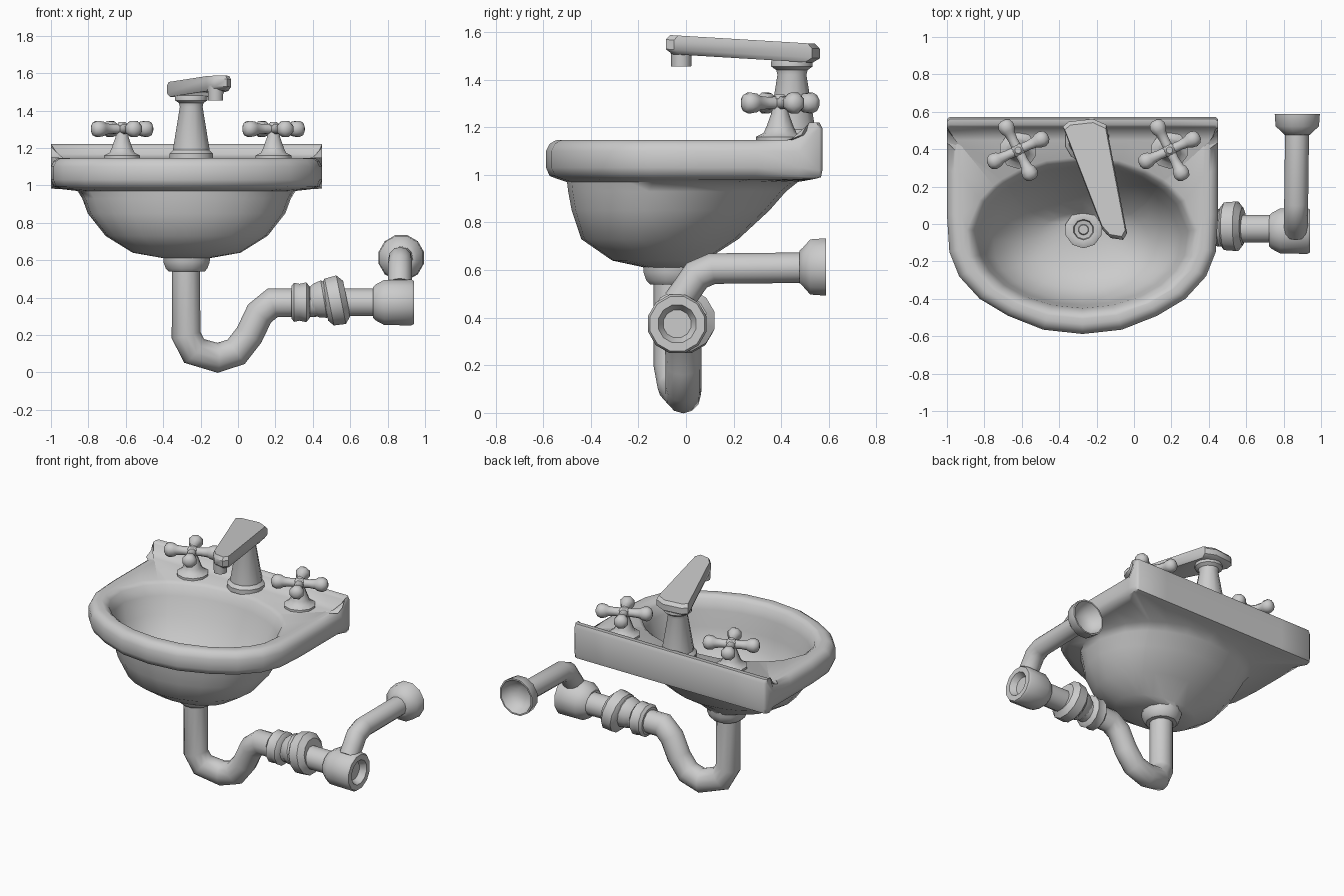
import bpy, bmesh, math
from mathutils import Vector

if "Cube" in bpy.data.objects:
    bpy.data.objects.remove(bpy.data.objects["Cube"])

CX = -0.275  # centre line of the basin


def loft(name, rings, angle=40):
    """Skin closed rings of equal point count, capped at both ends."""
    bm = bmesh.new()
    vs = [[bm.verts.new(p) for p in ring] for ring in rings]
    n = len(vs[0])
    for a, b in zip(vs, vs[1:]):
        for i in range(n):
            j = (i + 1) % n
            bm.faces.new((a[i], a[j], b[j], b[i]))
    bm.faces.new(vs[0][::-1])
    bm.faces.new(vs[-1])
    bmesh.ops.recalc_face_normals(bm, faces=bm.faces)
    me = bpy.data.meshes.new(name)
    bm.to_mesh(me)
    bm.free()
    me.shade_smooth()
    me.set_sharp_from_angle(angle=math.radians(angle))
    ob = bpy.data.objects.new(name, me)
    bpy.context.collection.objects.link(ob)
    return ob


def lathe(name, profile, origin, axis=(0, 0, 1), sides=12, angle=40):
    """Revolve (distance along axis, radius) pairs."""
    d = Vector(axis).normalized()
    u = d.cross(Vector((0, 1, 0)) if abs(d.y) < 0.9 else Vector((0, 0, 1))).normalized()
    v = d.cross(u)
    o = Vector(origin)
    rings = []
    for h, r in profile:
        rings.append([o + d * h + (u * math.cos(t) + v * math.sin(t)) * r
                      for t in (math.tau * (k + 0.5) / sides for k in range(sides))])
    return loft(name, rings, angle)


def tube(name, path, radius, side, sides=12):
    """Sweep a circle along a path that bends about the side axis."""
    pts = [Vector(p) for p in path]
    rings = []
    for i, p in enumerate(pts):
        a = (p - pts[max(i - 1, 0)]).normalized()
        b = (pts[min(i + 1, len(pts) - 1)] - p).normalized()
        t = (a + b).normalized()
        mitre = 1 / max(0.8, t.dot(b if b.length else a))
        u = Vector(side).cross(t).normalized()
        v = t.cross(u)
        rings.append([p + u * math.cos(k * math.tau / sides) * radius * mitre
                      + v * math.sin(k * math.tau / sides) * radius for k in range(sides)])
    return loft(name, rings, 50)


# Basin: D-shaped rim with raised back edge and elliptical bowl, one continuous skin
half = [(0, .573), (.24, .573), (.48, .573), (.71, .573), (.725, .56), (.725, .48), (.725, .3),
        (.725, .05), (.712, -.15), (.66, -.28), (.55, -.40), (.40, -.49), (.21, -.565), (0, -.588)]
outline = half + [(-x, y) for x, y in half[-2:0:-1]]


def rim(z, inset, back_inset, back_z):
    """D-shaped ring; points on the back edge get their own inset and height."""
    return [(CX + x, y - back_inset, back_z) if y > .5 else
            (CX + x * (1 - inset / .725), y * (1 - inset / .575), z) for x, y in outline]


def bowl(z, rx, y0, y1):
    ring = []
    for x, y in outline:
        a = math.atan2(y / .575, x / .725)
        ring.append((CX + rx * math.cos(a), (y0 + y1) / 2 + (y1 - y0) / 2 * math.sin(a), z))
    return ring


loft("basin", [
    bowl(.61, .12, -.17, .07), bowl(.64, .29, -.31, .08), bowl(.73, .435, -.44, .22),
    bowl(.85, .53, -.48, .35), bowl(.93, .56, -.495, .42), bowl(.97, .585, -.50, .47),
    rim(.98, .055, .03, .983), rim(.995, .015, .006, .99), rim(1.03, 0, 0, 1.02),
    rim(1.10, 0, 0, 1.195), rim(1.13, .015, .012, 1.22), rim(1.143, .035, .042, 1.22),
    rim(1.147, .05, .055, 1.205), rim(1.147, .065, .075, 1.168), rim(1.147, .08, .125, 1.147),
    bowl(1.145, .62, -.495, .36), bowl(1.125, .59, -.47, .335), bowl(1.06, .565, -.45, .31),
    bowl(.95, .53, -.435, .26), bowl(.85, .48, -.41, .20), bowl(.75, .37, -.35, .12),
    bowl(.69, .25, -.25, .06), bowl(.665, .1, -.13, .04)], 60)

# Drain ring inside the bowl and collar underneath
lathe("drain_ring", [(-.03, .1), (.012, .1), (.02, .085), (.016, .055), (-.005, .05),
                     (-.005, .03), (.006, .025), (.006, .012)], (-.27, -.03, .668), sides=10)
lathe("drain_collar", [(0, .1), (.015, .115), (.05, .128), (.09, .13)], (CX, -.055, .54))

# Tap column, slanting spout and nozzle
lathe("tap_column", [(0, .12), (.03, .12), (.05, .1), (.06, .1), (.28, .063), (.30, .068),
                     (.315, .09), (.335, .09), (.37, .08)], (-.25, .445, 1.14))
spout = [(-.38, .52), (-.35, .547), (-.22, .562), (-.148, .53), (-.037, -.05), (-.058, -.085),
         (-.125, -.075), (-.168, -.03)]
mid = Vector((-.2, .23))


def spout_ring(drop, inset):
    ring = []
    for p in spout:
        q = Vector(p)
        q -= (q - mid).normalized() * inset
        ring.append((q.x, q.y, 1.588 - .06 * (q.y + .08) - drop))
    return ring


loft("tap_spout", [spout_ring(0, .02), spout_ring(.02, 0), spout_ring(.06, 0),
                   spout_ring(.08, .03)], 40)
lathe("tap_nozzle", [(0, .042), (.08, .045)], (-.12, -.02, 1.455), sides=10)

# Two cross handles
for side, hx in (("left", -.62), ("right", .19)):
    lathe(side + "_handle_base", [(0, .1), (.02, .1), (.035, .07), (.06, .058), (.12, .036), (.165, .03)],
          (hx, .395, 1.14), sides=10)
    lathe(side + "_handle_hub", [(0, .025), (.015, .036), (.05, .036), (.068, .018)],
          (hx, .395, 1.27), sides=10)
    arm = [(.0, .03), (.06, .027), (.1, .032), (.115, .042), (.145, .047), (.168, .036), (.178, .015)]
    profile = [(-h, r) for h, r in arm[:0:-1]] + arm
    for n, deg in (("a", 25), ("b", 117)):
        a = math.radians(deg)
        lathe(side + "_handle_bar_" + n, profile, (hx, .395, 1.302),
              (math.cos(a), math.sin(a), 0), 8, 60)

# Trap pipe with U bend
tube("trap_pipe", [(-.278, -.06, .58), (-.278, -.06, .2), (-.235, -.045, .115), (-.11, -.012, .078),
                   (-.01, -.01, .11), (.06, -.01, .2), (.115, -.013, .315), (.185, -.02, .372),
                   (.42, -.02, .372)], .076, (0, 1, 0))

# Couplings along the outlet
X = (1, 0, 0)
lathe("coupling_nut", [(0, .09), (.015, .108), (.045, .102), (.08, .11), (.1, .085)],
      (.285, -.02, .375), X)
lathe("coupling_sleeve", [(0, .075), (.03, .095), (.07, .105), (.11, .08)],
      (.39, -.02, .38), (1, 0, .17))
lathe("coupling_ring", [(-.06, .1), (-.035, .132), (.03, .137), (.06, .1)],
      (.522, -.012, .383), (1, 0, -.0 + .2))
lathe("outlet_pipe", [(0, .076), (.34, .076)], (.41, -.025, .374), X)
lathe("outlet_hub", [(0, .085), (.015, .1), (.06, .125), (.205, .127), (.22, .118), (.22, .082),
                     (.18, .06), (.18, .03)], (.722, -.037, .374), X)

# Riser to the wall and open wall flange
tube("wall_pipe", [(.865, -.035, .465), (.865, .005, .52), (.865, .045, .578), (.867, .11, .606),
                   (.872, .5, .61)], .064, (1, 0, 0))
lathe("wall_flange", [(0, .07), (.015, .085), (.045, .12), (.112, .125), (.112, .115),
                      (.055, .09), (.03, .04)], (.873, .477, .613), (0, 1, 0), angle=60)
